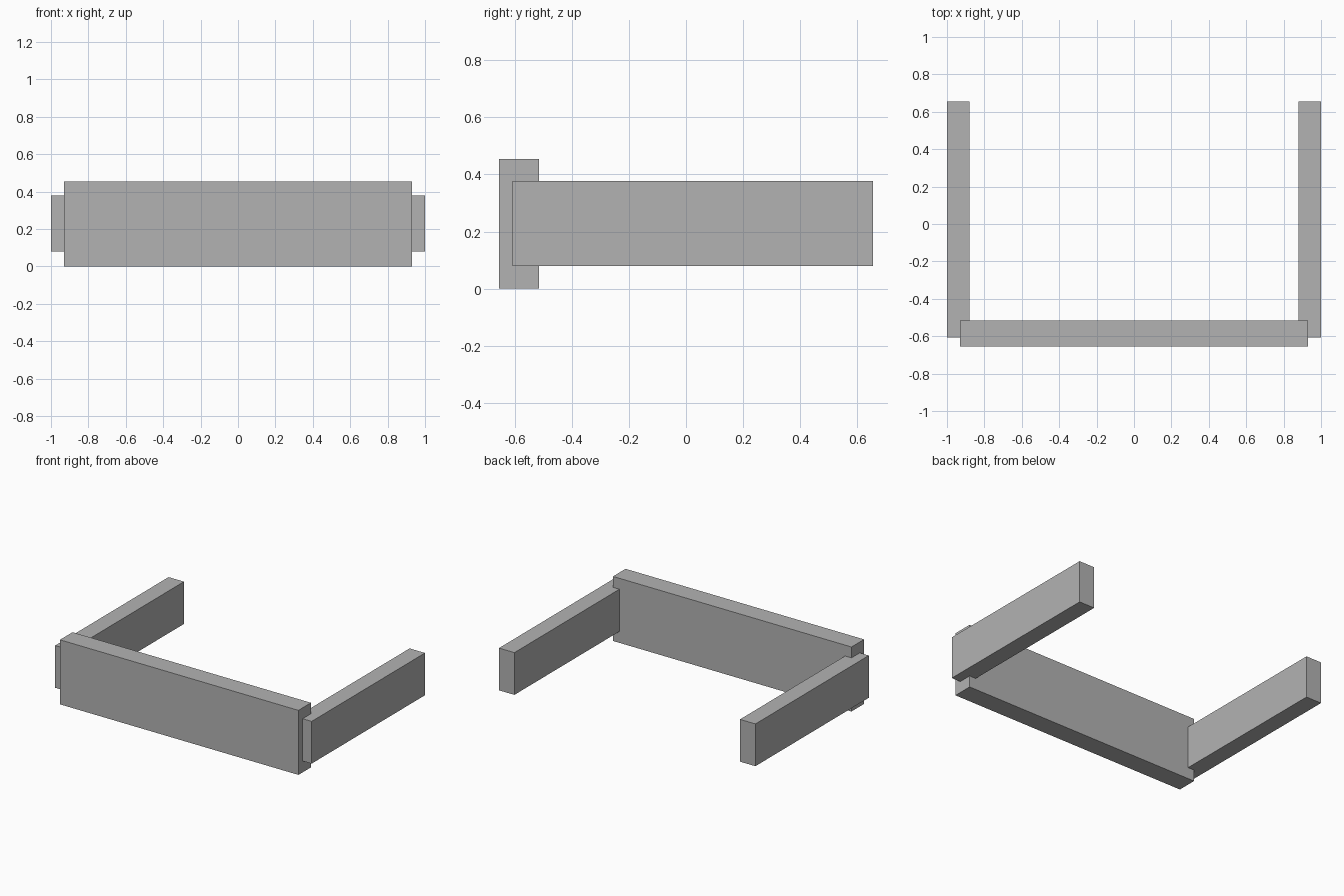
import bpy
from mathutils import Vector

cube = bpy.data.objects.get("Cube")
if cube:
    bpy.data.objects.remove(cube, do_unlink=True)

# Single plain grey
GREY = (0.45, 0.45, 0.45, 1)
grey = bpy.data.materials.new("plain_grey")
grey.use_nodes = True
grey.diffuse_color = GREY
grey.node_tree.nodes["Principled BSDF"].inputs["Base Color"].default_value = GREY


def box(name, low, high):
    """Add a box spanning two opposite corners."""
    low, high = Vector(low), Vector(high)
    bpy.ops.mesh.primitive_cube_add(size=1, location=(low + high) / 2)
    obj = bpy.context.object
    obj.name = name
    obj.scale = high - low
    bpy.ops.object.transform_apply(location=False, rotation=False, scale=True)
    obj.data.materials.append(grey)
    return obj


# Tall beam across the front
box("front_beam", (-0.93, -0.655, 0), (0.93, -0.515, 0.455))

# Side arms running back, overlapping the ends of the beam
for name, inner, outer in (("left_arm", 0.88, 1), ("right_arm", -0.88, -1)):
    box(name, (min(inner, outer), -0.608, 0.08), (max(inner, outer), 0.655, 0.378))
